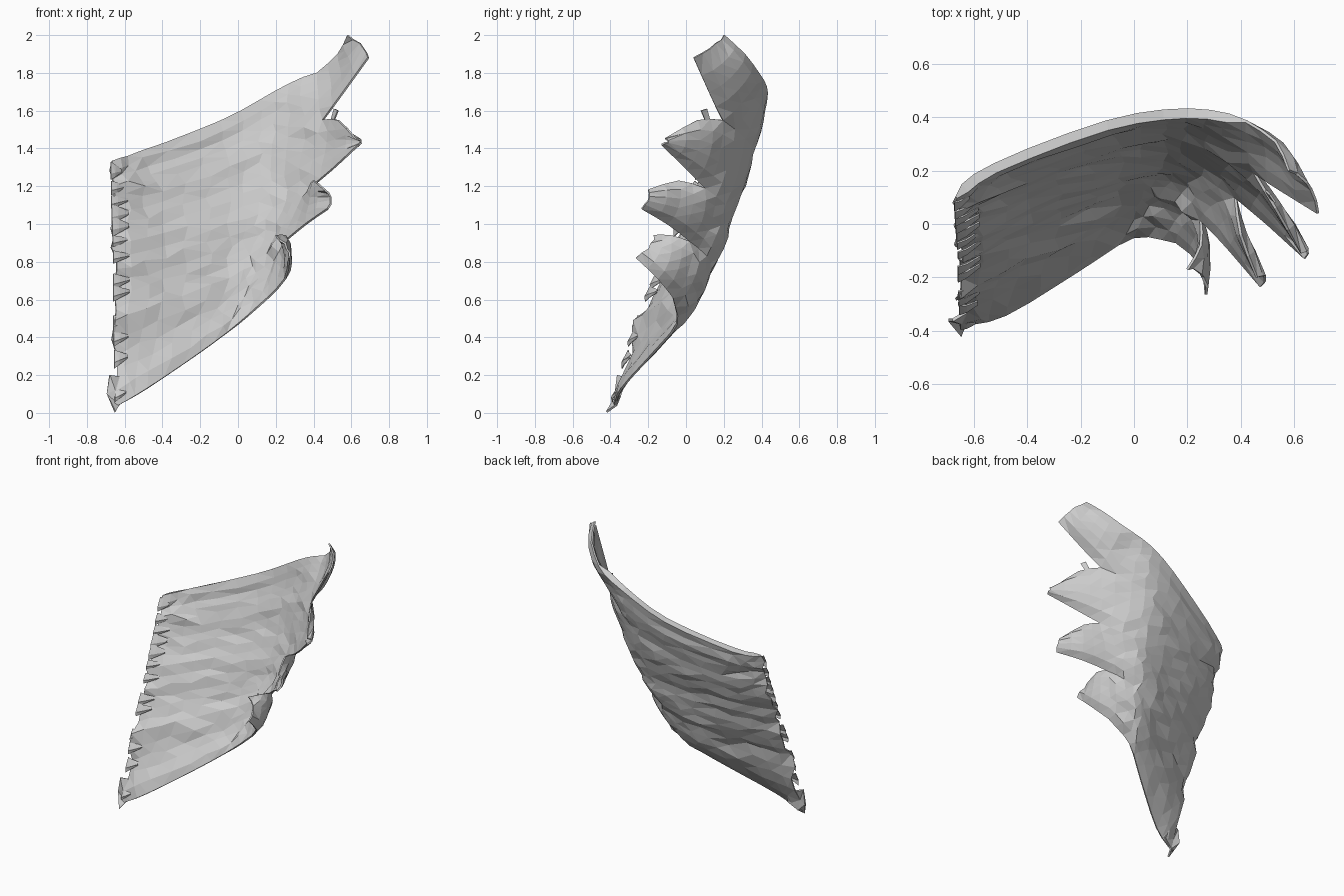
import bpy, bmesh, random
from mathutils import Vector as V

if "Cube" in bpy.data.objects:
    bpy.data.objects.remove(bpy.data.objects["Cube"])

random.seed(4)

# Flow lines of the curved wing, root to the base of the finger feathers (bottom to top)
FLOW = [
    [(-.65, -.38, .03), (-.48, -.34, .13), (-.2, -.17, .32), (0, -.05, .47), (.16, -.07, .61)],
    [(-.66, -.25, .48), (-.4, -.10, .57), (-.05, .09, .71), (.12, .12, .80), (.25, .02, .91)],
    [(-.66, -.10, .82), (-.4, .05, .88), (-.05, .19, .99), (.18, .22, 1.08), (.38, .10, 1.19)],
    [(-.67, .02, 1.1), (-.4, .17, 1.17), (-.05, .30, 1.30), (.2, .33, 1.42), (.45, .19, 1.55)],
    [(-.675, .10, 1.335), (-.52, .21, 1.38), (-.1, .37, 1.54), (.2, .415, 1.70), (.42, .385, 1.80)],
]
# Finger feathers: middle lower, middle upper, tip lower, tip upper
FINGERS = [
    [(.25, -.15, .71), (.25, -.08, .94), (.27, -.265, .82), (.20, -.17, .94)],
    [(.36, -.10, 1.00), (.40, -.04, 1.23), (.475, -.235, 1.08), (.46, -.20, 1.18)],
    [(.50, .00, 1.29), (.53, .06, 1.55), (.64, -.13, 1.42), (.625, -.11, 1.45)],
    [(.56, .12, 1.70), (.53, .31, 1.90), (.69, .04, 1.88), (.58, .20, 2.0)],
]
BULGE = [.035, .02, .02, .015]    # backward swell of each band
PER_BAND = 5                      # strips across each band
STEPS = 3                         # facets between flow points
ROWS = 4 * PER_BAND


def spline(points, steps):
    p = [V(q) for q in points]
    p = [2 * p[0] - p[1]] + p + [2 * p[-1] - p[-2]]
    out = []
    for i in range(1, len(p) - 2):
        a, b, c, d = p[i - 1:i + 3]
        for k in range(steps):
            t = k / steps
            out.append(.5 * (2 * b + (c - a) * t + (2 * a - 5 * b + 4 * c - d) * t * t
                             + (3 * b - a - 3 * c + d) * t ** 3))
    return out + [p[-2]]


def fill(bm, rows):
    for a, b in zip(rows, rows[1:]):
        for i in range(len(a) - 1):
            bm.faces.new((a[i], a[i + 1], b[i + 1], b[i]))


def finish(bm, name, thickness, edge=1.0, thick_rim=()):
    """Make the object; the sheet thins to `edge` at its rim, except along thick_rim."""
    bmesh.ops.triangulate(bm, faces=bm.faces)
    bmesh.ops.recalc_face_normals(bm, faces=bm.faces)
    bm.verts.index_update()
    rim = [v.index for v in bm.verts if v.is_boundary]
    inner = [v.index for v in bm.verts if not v.is_boundary]
    strong = [v.index for v in thick_rim]
    me = bpy.data.meshes.new(name)
    bm.to_mesh(me)
    bm.free()
    ob = bpy.data.objects.new(name, me)
    bpy.context.collection.objects.link(ob)
    group = ob.vertex_groups.new(name="thick")
    group.add(rim, edge, "REPLACE")
    group.add(inner + strong, 1.0, "REPLACE")
    mod = ob.modifiers.new("thickness", "SOLIDIFY")
    mod.thickness = thickness
    mod.offset = 0
    mod.vertex_group = "thick"
    return ob


# Wing sheet: gently folded body with ragged root
bm = bmesh.new()
lines = [spline(f, STEPS) for f in FLOW]
n = len(lines[0])
rows = []
for r in range(ROWS + 1):
    band = min(r // PER_BAND, 3)
    t = r / PER_BAND - band
    inside = 0 < r < ROWS
    fold = random.uniform(-.013, .013) if inside else 0
    row = []
    for i in range(n):
        u = i / (n - 1)
        p = lines[band][i].lerp(lines[band + 1][i], t)
        p.y += fold * (1 - u) + BULGE[band] * 4 * t * (1 - t) * (.2 + .8 * u)
        if inside:
            p += V((random.uniform(-.02, .02) * (0 < i < n - 1), random.uniform(-.004, .004),
                    random.uniform(-.01, .01) * (i < n - 1)))
        if i == 0:
            p += V((random.uniform(-.012, .02), fold, 0))
        row.append(bm.verts.new(p))
    rows.append(row)
fill(bm, rows)

# Finger feathers growing from the end of each band
for b, (m0, m1, t0, t1) in enumerate(FINGERS):
    low = spline([FLOW[b][-1], m0, t0], 2)
    up = spline([FLOW[b + 1][-1], m1, t1], 2)
    grid = [[rows[b * PER_BAND + k][-1]] for k in range(PER_BAND + 1)]
    for i in range(1, len(low)):
        for k in range(PER_BAND + 1):
            t = k / PER_BAND
            p = low[i].lerp(up[i], t)
            bulge = 4 * t * (1 - t) * .03
            p += V((bulge * .5, bulge, 0))
            if i == len(low) - 1 and 0 < k < PER_BAND:
                p += V((.01, -.01, .005)) * random.uniform(-.5, 1)
            grid[k].append(bm.verts.new(p))
    fill(bm, grid)
finish(bm, "wing_sheet", .04, .25, rows[-1][1:-1])

# Overlapping root tufts: short folded slivers along the left edge
bm = bmesh.new()
for k in range(13):
    s = (k + random.uniform(.1, .9)) / 13 * (ROWS - 1)
    band = min(int(s / PER_BAND), 3)
    t = s / PER_BAND - band
    a, c = [lines[band][i].lerp(lines[band + 1][i], t) for i in (0, 1)]
    w = random.uniform(.04, .08)
    strip = []
    for f, out in ((0, -.02), (.4, -.022), (1, -.012)):
        p = a.lerp(c, f) + V((0, out, 0))
        h = w * (1 - .8 * f)
        strip.append([bm.verts.new(p + V((0, -.1 * h, -h * .5))),
                      bm.verts.new(p + V((0, -.008, 0))),
                      bm.verts.new(p + V((0, .4 * h, h)))])
    fill(bm, strip)
finish(bm, "root_tufts", .006)

# Folded tip at the bottom of the root
bm = bmesh.new()
corner = [[(-.65, -.42, .005), (-.63, -.37, .04), (-.56, -.35, .09)],
          [(-.695, -.36, .10), (-.65, -.37, .12), (-.58, -.33, .15)],
          [(-.68, -.36, .20), (-.63, -.33, .19), (-.57, -.29, .22)]]
fill(bm, [[bm.verts.new(p) for p in row] for row in corner])
finish(bm, "root_fold", .012)

# Small barb standing on the third finger feather
bm = bmesh.new()
fill(bm, [[bm.verts.new(p) for p in row] for row in
          [[(.49, .13, 1.54), (.51, .10, 1.55)], [(.51, .11, 1.61), (.53, .08, 1.60)]]])
finish(bm, "feather_barb", .008)
